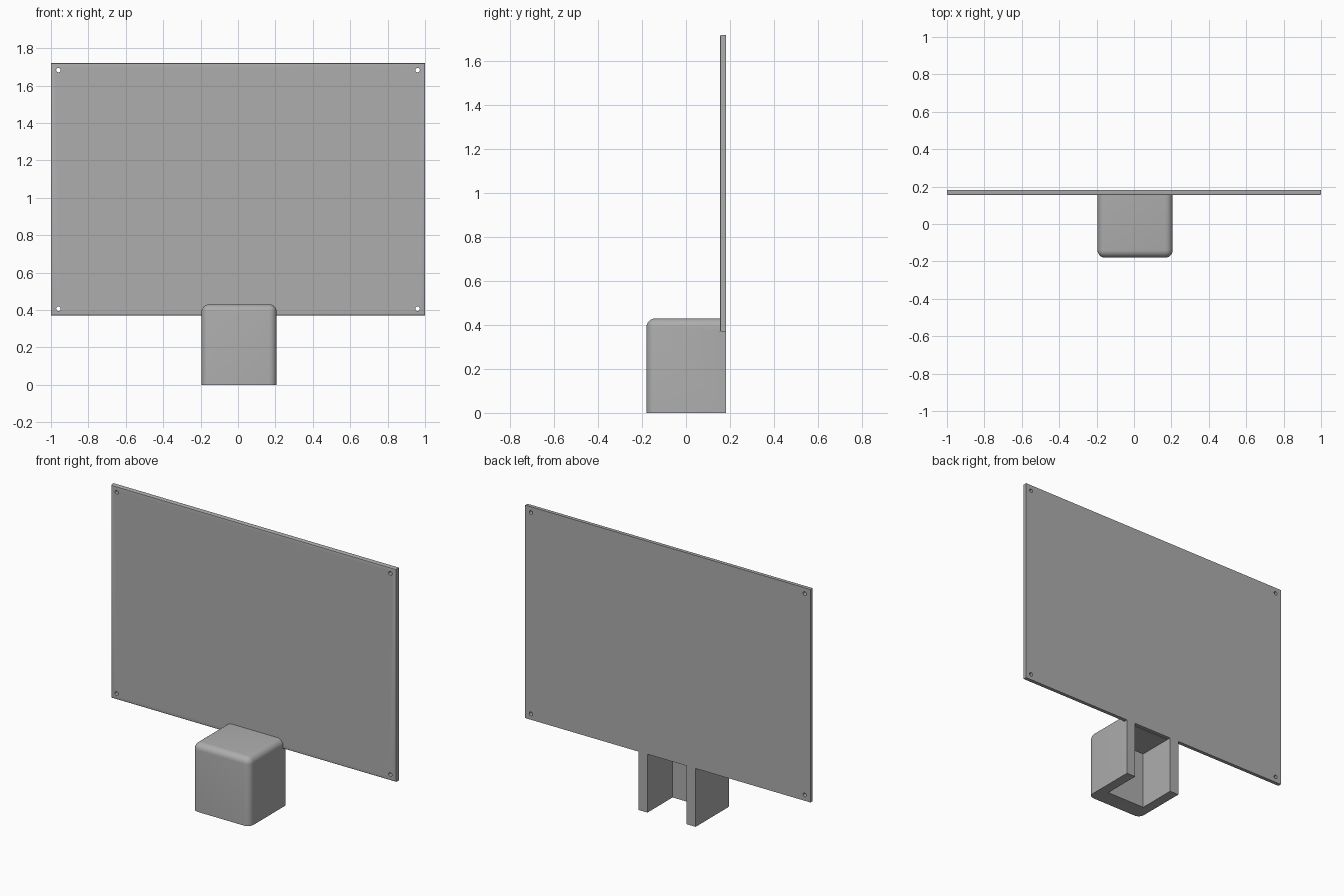
import bpy, bmesh, math
from mathutils import Matrix, Vector

old = bpy.data.objects.get("Cube")
if old:
    bpy.data.objects.remove(old, do_unlink=True)

# One plain grey for the whole model
GREY = (0.42, 0.42, 0.42, 1.0)
grey = bpy.data.materials.new("plain grey")
grey.use_nodes = True
grey.diffuse_color = GREY
grey.node_tree.nodes["Principled BSDF"].inputs["Base Color"].default_value = GREY


def finish(name, bm):
    mesh = bpy.data.meshes.new(name)
    bm.to_mesh(mesh)
    bm.free()
    mesh.materials.append(grey)
    obj = bpy.data.objects.new(name, mesh)
    bpy.context.collection.objects.link(obj)
    return obj


def block(name, low, high, radius=0, segments=1, rounded=None):
    """Box between two corners; edges chosen by 'rounded' get a fillet."""
    low, high = Vector(low), Vector(high)
    bm = bmesh.new()
    place = Matrix.Translation((low + high) / 2) @ Matrix.Diagonal((high - low).to_4d())
    bmesh.ops.create_cube(bm, size=1, matrix=place)
    if rounded:
        edges = [e for e in bm.edges if rounded(*(v.co for v in e.verts))]
        bmesh.ops.bevel(bm, geom=edges, offset=radius, segments=segments,
                        profile=0.5, affect='EDGES')
    return finish(name, bm)


def cut(obj, cutter):
    mod = obj.modifiers.new("cut", 'BOOLEAN')
    mod.operation = 'DIFFERENCE'
    mod.solver = 'EXACT'
    mod.object = cutter
    select(obj)
    bpy.ops.object.modifier_apply(modifier=mod.name)
    bpy.data.objects.remove(cutter, do_unlink=True)


def select(obj):
    bpy.ops.object.select_all(action='DESELECT')
    obj.select_set(True)
    bpy.context.view_layer.objects.active = obj


FRONT, BACK = 0.155, 0.182      # panel faces
BOTTOM, TOP = 0.37, 1.72        # panel height

# Panel with softened front edges
panel = block("panel", (-1, FRONT, BOTTOM), (1, BACK, TOP), 0.006, 3,
              lambda a, b: max(a.y, b.y) < FRONT + 0.001)

# Mounting hole in each corner
for x in (-0.96, 0.96):
    for z in (BOTTOM + 0.037, TOP - 0.037):
        bm = bmesh.new()
        spin = Matrix.Translation((x, FRONT, z)) @ Matrix.Rotation(math.pi / 2, 4, 'X')
        bmesh.ops.create_cone(bm, cap_ends=True, segments=24, radius1=0.012,
                              radius2=0.012, depth=0.2, matrix=spin)
        cut(panel, finish("hole_cutter", bm))

# Hollow base, open below and behind, rounded at the top and front
base = block("base", (-0.195, -0.18, 0), (0.207, BACK, 0.43), 0.04, 6,
             lambda a, b: (min(a.z, b.z) > 0.4 and min(a.y, b.y) < 0)
             or (max(a.y, b.y) < 0 and abs(a.z - b.z) > 0.1))
cut(base, block("notch_cutter", (-0.5, FRONT, BOTTOM), (0.5, 0.4, 0.6)))
cut(base, block("cavity_cutter", (-0.131, -0.07, -0.1), (0.143, 0.5, BOTTOM)))

for obj in (panel, base):
    select(obj)
    bpy.ops.object.shade_smooth_by_angle(angle=math.radians(30))
